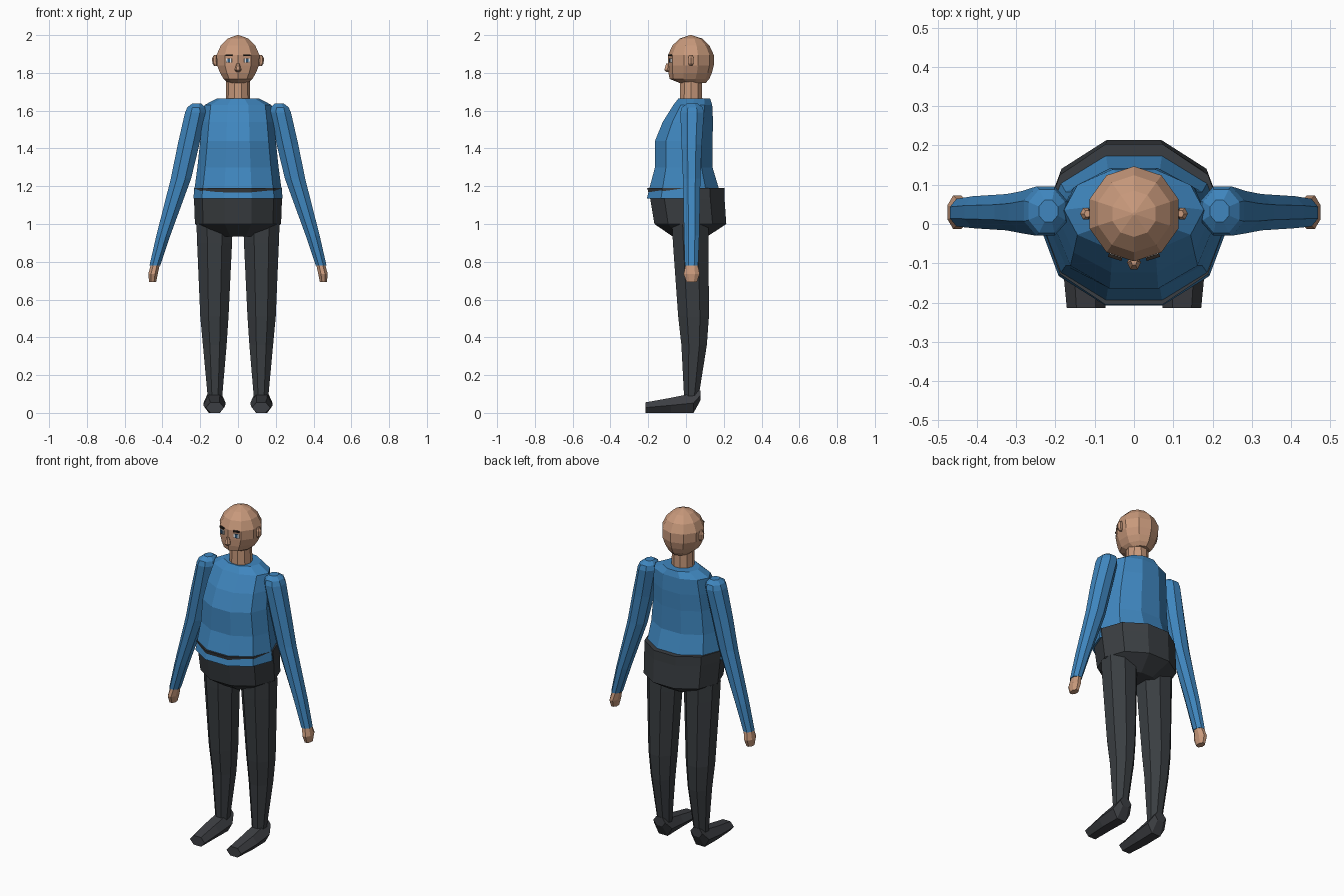
import bpy, bmesh, math
from mathutils import Matrix


def material(name, rgb):
    m = bpy.data.materials.new(name)
    m.diffuse_color = (*rgb, 1)
    return m


SKIN = material("skin", (0.58, 0.32, 0.20))
BLUE = material("shirt blue", (0.05, 0.24, 0.52))
PANTS = material("trouser charcoal", (0.042, 0.048, 0.054))
SHOE = material("shoe charcoal", (0.046, 0.049, 0.056))
WHITE = material("eye white", (0.8, 0.8, 0.8))
IRIS = material("iris blue", (0.03, 0.10, 0.20))
BROW = material("brow dark", (0.02, 0.015, 0.012))


def finish(name, bm, mat):
    bmesh.ops.recalc_face_normals(bm, faces=bm.faces)
    me = bpy.data.meshes.new(name)
    bm.to_mesh(me)
    bm.free()
    me.materials.append(mat)
    ob = bpy.data.objects.new(name, me)
    bpy.context.collection.objects.link(ob)
    return ob


def loft(name, rings, sides, mat, side=1, along_y=False, turn=0.5):
    """Skin through rings (x, y, z, half width, half depth); side=-1 mirrors in x."""
    bm = bmesh.new()
    loops = []
    for x, y, z, rx, ry in rings:
        loop = []
        for i in range(sides):
            a = 2 * math.pi * (i + turn) / sides - math.pi / 2
            u, v = rx * math.cos(a), ry * math.sin(a)
            co = (x + u, y, z + v) if along_y else (x + u, y + v, z)
            loop.append(bm.verts.new((side * co[0], co[1], co[2])))
        loops.append(loop)
    for a, b in zip(loops, loops[1:]):
        for i in range(sides):
            j = (i + 1) % sides
            bm.faces.new((a[i], a[j], b[j], b[i]))
    bm.faces.new(loops[0])
    bm.faces.new(loops[-1])
    return finish(name, bm, mat)


def plate(name, loc, size, angle, mat):
    bm = bmesh.new()
    mtx = (Matrix.Translation(loc) @ Matrix.Rotation(angle, 4, 'Z')
           @ Matrix.Diagonal((*size, 1)))
    bmesh.ops.create_cube(bm, size=1, matrix=mtx)
    return finish(name, bm, mat)


# Head and neck
HY = 0.026
loft("head", [(0, 0.035, 1.747, 0.055, 0.07), (0, 0.018, 1.768, 0.080, 0.105),
              (0, 0.022, 1.80, 0.100, 0.115), (0, HY, 1.84, 0.117, 0.121),
              (0, HY, 1.895, 0.119, 0.121), (0, HY, 1.945, 0.096, 0.098),
              (0, HY, 1.982, 0.058, 0.059), (0, HY, 2.0, 0.004, 0.004)],
     10, SKIN, turn=0)
loft("neck", [(0, 0.027, 1.62, 0.065, 0.063), (0, 0.027, 1.77, 0.062, 0.06)], 10, SKIN)
loft("nose", [(0, -0.093, 1.805, 0.010, 0.014), (0, -0.098, 1.815, 0.018, 0.02),
              (0, -0.094, 1.85, 0.008, 0.012)], 6, SKIN)

# Torso and hips: ten-sided rings
loft("shirt", [(0, -0.012, 1.135, 0.237, 0.205), (0, -0.010, 1.18, 0.231, 0.196),
               (0, -0.012, 1.30, 0.215, 0.160), (0, -0.012, 1.44, 0.200, 0.160),
               (0, 0.010, 1.54, 0.190, 0.140), (0, 0.036, 1.63, 0.178, 0.108),
               (0, 0.044, 1.665, 0.110, 0.088)], 10, BLUE)
loft("trouser_hips", [(0, 0.021, 0.933, 0.130, 0.095), (0, 0.023, 1.0, 0.228, 0.200),
                      (0, 0.007, 1.135, 0.233, 0.207), (0, -0.001, 1.19, 0.233, 0.215)],
     10, PANTS)

for s, tag in ((1, "left"), (-1, "right")):
    # Face details lie on the two front facets
    plate(tag + "_eye", (s * 0.048, -0.0825, 1.866), (0.032, 0.008, 0.022), s * 0.31, WHITE)
    plate(tag + "_iris", (s * 0.049, -0.0845, 1.866), (0.014, 0.008, 0.022), s * 0.31, IRIS)
    plate(tag + "_brow", (s * 0.048, -0.0845, 1.893), (0.036, 0.009, 0.009), s * 0.31, BROW)
    loft(tag + "_ear", [(0.117, 0.026, 1.836, 0.008, 0.008), (0.122, 0.026, 1.85, 0.014, 0.016),
                        (0.123, 0.026, 1.878, 0.014, 0.017),
                        (0.119, 0.026, 1.895, 0.008, 0.009)], 6, SKIN, s)
    # Sleeves and hands
    loft(tag + "_sleeve", [(0.440, 0.029, 0.78, 0.031, 0.038), (0.395, 0.030, 0.94, 0.040, 0.044),
                           (0.302, 0.030, 1.24, 0.058, 0.050), (0.262, 0.030, 1.42, 0.062, 0.058),
                           (0.225, 0.033, 1.59, 0.060, 0.068), (0.222, 0.033, 1.618, 0.050, 0.060),
                           (0.218, 0.033, 1.638, 0.026, 0.030)], 8, BLUE, s)
    loft(tag + "_hand", [(0.452, 0.030, 0.693, 0.020, 0.030), (0.450, 0.030, 0.735, 0.027, 0.046),
                         (0.437, 0.030, 0.79, 0.026, 0.033)], 8, SKIN, s)
    # Trouser legs
    loft(tag + "_trouser_leg", [(0.122, 0.028, 0.08, 0.041, 0.041), (0.123, 0.043, 0.36, 0.068, 0.073),
                                (0.125, 0.040, 0.51, 0.081, 0.088), (0.124, 0.025, 0.90, 0.100, 0.102),
                                (0.124, 0.022, 1.0, 0.104, 0.104)], 8, PANTS, s)
    # Shoes: six-sided sections from toe to heel
    loft(tag + "_shoe", [(0.122, -0.214, 0.028, 0.049, 0.032), (0.126, -0.08, 0.040, 0.058, 0.046),
                         (0.124, 0.04, 0.052, 0.059, 0.060), (0.124, 0.078, 0.095, 0.040, 0.030)],
         6, SHOE, s, along_y=True)
